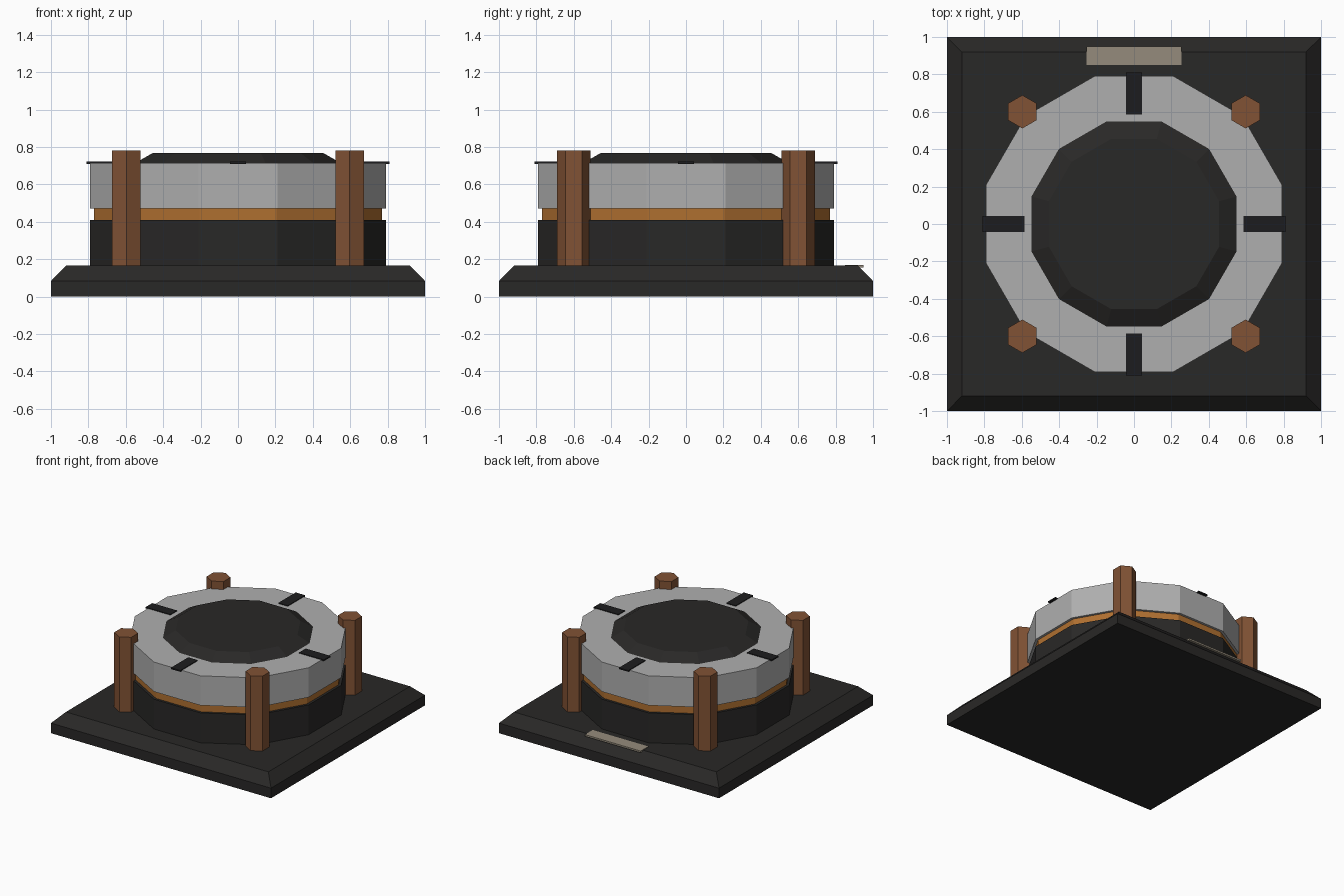
import bpy, bmesh
from math import cos, sin, pi

if "Cube" in bpy.data.objects:
    bpy.data.objects.remove(bpy.data.objects["Cube"])


def material(name, rgb):
    m = bpy.data.materials.new(name)
    m.diffuse_color = (*rgb, 1)
    m.use_nodes = True
    m.node_tree.nodes["Principled BSDF"].inputs["Base Color"].default_value = m.diffuse_color
    return m


DARK = material("dark_metal", (0.022, 0.021, 0.020))
SLOT = material("slot_black", (0.012, 0.012, 0.013))
STEEL = material("pale_steel", (0.43, 0.43, 0.43))
COPPER = material("copper", (0.43, 0.16, 0.03))
BRONZE = material("bronze", (0.22, 0.085, 0.035))
TAG = material("tag_grey", (0.30, 0.26, 0.20))


def prism(name, sides, levels, mat, start, centre=(0, 0)):
    """Stack of regular polygons; levels are (apothem, z)."""
    bm = bmesh.new()
    rings = []
    for apothem, z in levels:
        r = apothem / cos(pi / sides)
        rings.append([bm.verts.new((centre[0] + r * cos(start + 2 * pi * i / sides),
                                    centre[1] + r * sin(start + 2 * pi * i / sides), z))
                      for i in range(sides)])
    for a, b in zip(rings, rings[1:]):
        for i in range(sides):
            j = (i + 1) % sides
            bm.faces.new((a[i], a[j], b[j], b[i]))
    bm.faces.new(rings[0][::-1])
    bm.faces.new(rings[-1])
    me = bpy.data.meshes.new(name)
    bm.to_mesh(me)
    bm.free()
    me.materials.append(mat)
    ob = bpy.data.objects.new(name, me)
    bpy.context.collection.objects.link(ob)
    return ob


def box(name, lo, hi, mat):
    bpy.ops.mesh.primitive_cube_add(size=1, location=[(a + b) / 2 for a, b in zip(lo, hi)])
    ob = bpy.context.object
    ob.name = name
    ob.scale = [b - a for a, b in zip(lo, hi)]
    ob.data.materials.append(mat)
    return ob


# Square plinth with chamfered top edge
prism("base_plate", 4, [(1, 0), (1, 0.083), (0.92, 0.165)], DARK, pi / 4)

# Twelve-sided drum: lower body, copper seam, steel collar, raised lid
T = pi / 12
prism("lower_drum", 12, [(0.79, 0.165), (0.79, 0.41)], DARK, T)
prism("copper_seam", 12, [(0.77, 0.41), (0.77, 0.472)], COPPER, T)
prism("steel_collar", 12, [(0.79, 0.472), (0.79, 0.715)], STEEL, T)
prism("lid", 12, [(0.55, 0.714), (0.455, 0.768)], DARK, T)

# Dark marker strips on the collar
for k, (dx, dy) in enumerate([(1, 0), (0, 1), (-1, 0), (0, -1)]):
    cx, cy = 0.6975 * dx, 0.6975 * dy
    hx, hy = (0.1125, 0.043) if dx else (0.043, 0.1125)
    box(f"collar_marker_{k}", (cx - hx, cy - hy, 0.71), (cx + hx, cy + hy, 0.721), SLOT)

# Hexagonal corner posts
for sx in (-1, 1):
    for sy in (-1, 1):
        prism(f"corner_post_{sx}_{sy}", 6, [(0.077, 0.16), (0.077, 0.78)], BRONZE,
              pi / 6, (0.597 * sx, 0.6 * sy))

# Blank tag at the back edge
box("rear_tag", (-0.253, 0.85, 0.155), (0.253, 0.95, 0.169), TAG)
